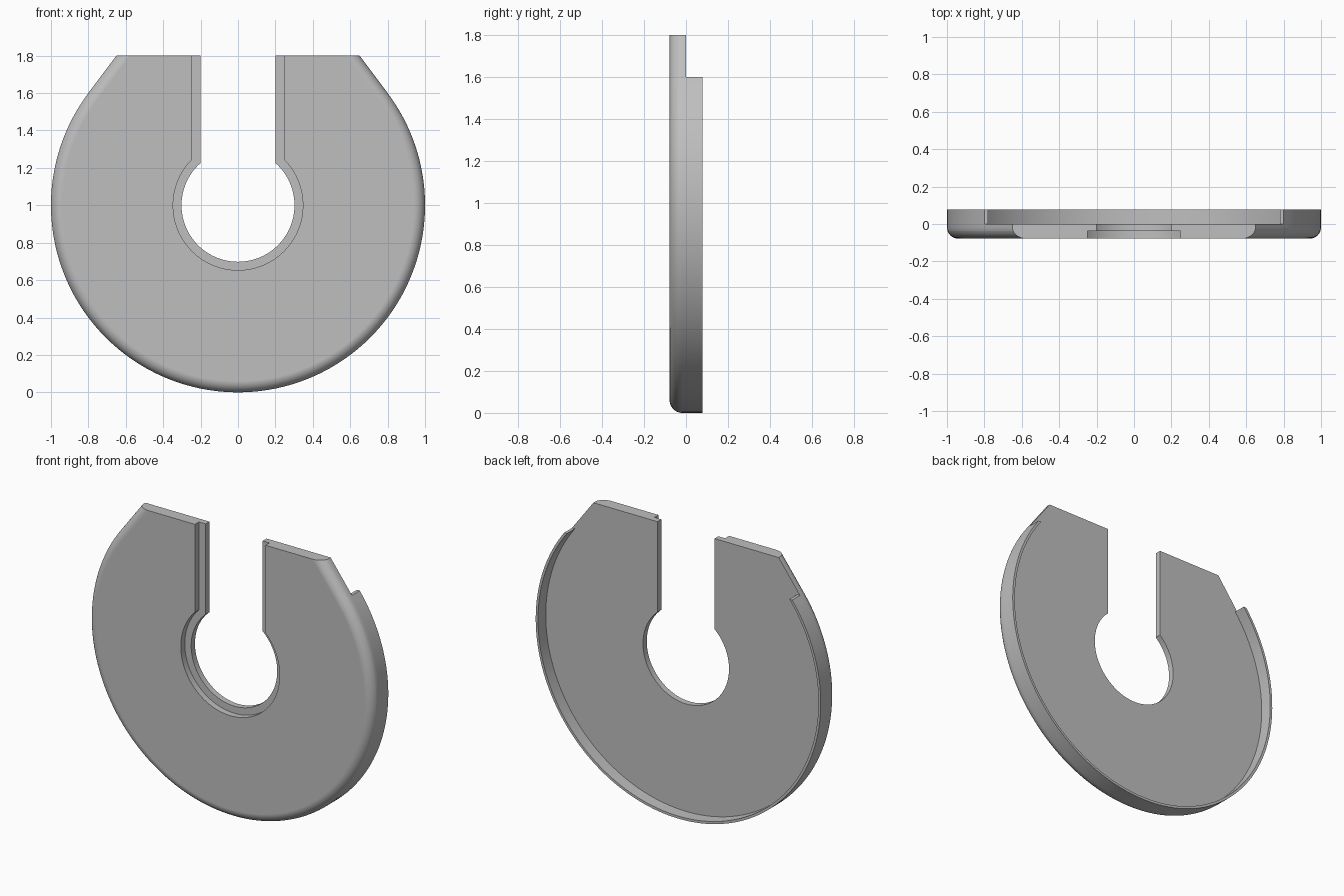
import bpy, bmesh
from math import sin, cos, pi, asin, acos

if "Cube" in bpy.data.objects:
    bpy.data.objects.remove(bpy.data.objects["Cube"])

FRONT, BACK, STEP = -0.078, 0.078, -0.038
CENTRE, TOP, SHOULDER = 1.0, 0.8, 0.6   # TOP and SHOULDER are relative to CENTRE
FILLET, RIM_WALL = 0.06, 0.016

grey = bpy.data.materials.new("plain grey")
grey.use_nodes = True
grey.diffuse_color = (0.52, 0.52, 0.52, 1)
grey.node_tree.nodes["Principled BSDF"].inputs["Base Color"].default_value = (0.52, 0.52, 0.52, 1)


def arc(r, start, end, n):
    return [(r * cos(start + (end - start) * i / n),
             r * sin(start + (end - start) * i / n)) for i in range(n + 1)]


def outline(r):
    """Disc edge with tangent shoulders running up to the flat top."""
    a = asin(SHOULDER)
    x_top = r * cos(a) - sin(a) * (TOP - r * sin(a)) / cos(a)
    return [(x_top, TOP)] + arc(r, a, -pi - a, 128) + [(-x_top, TOP)]


def keyhole(r, w):
    """Round hole opening into a slot through the top."""
    a = acos(w / r)
    return [(-w, TOP)] + arc(r, pi - a, 2 * pi + a, 64) + [(w, TOP)]


def loft(name, stations):
    """Join equal loops placed along y and cap both ends."""
    bm = bmesh.new()
    loops = [[bm.verts.new((x, y, z + CENTRE)) for x, z in pts] for y, pts in stations]
    for a, b in zip(loops, loops[1:]):
        for i in range(len(a)):
            bm.faces.new((a[i - 1], a[i], b[i], b[i - 1]))
    bm.faces.new(loops[0])
    bm.faces.new(loops[-1])
    bmesh.ops.remove_doubles(bm, verts=bm.verts, dist=1e-5)
    bmesh.ops.recalc_face_normals(bm, faces=bm.faces)
    mesh = bpy.data.meshes.new(name)
    bm.to_mesh(mesh)
    bm.free()
    mesh.materials.append(grey)
    obj = bpy.data.objects.new(name, mesh)
    bpy.context.collection.objects.link(obj)
    bpy.ops.object.select_all(action='DESELECT')
    obj.select_set(True)
    bpy.context.view_layer.objects.active = obj
    bpy.ops.object.shade_smooth_by_angle(angle=pi / 6)
    obj.modifiers.new("Weighted normals", 'WEIGHTED_NORMAL').keep_sharp = True
    return obj


# Slotted plate: rounded front edge, stepped recess around the keyhole
def radius_at(y):
    t = max(0, FRONT + FILLET - y)
    return 1 - FILLET + (FILLET ** 2 - t ** 2) ** 0.5 if t < FILLET else 1 - FILLET


wide, narrow = keyhole(0.347, 0.248), keyhole(0.302, 0.2)
front_ys = [FRONT + FILLET * (1 - cos(pi / 2 * i / 10)) for i in range(11)]
stations = [(y, outline(radius_at(y)) + wide) for y in front_ys if y < STEP]
stations += [(STEP, outline(radius_at(STEP)) + hole) for hole in (wide, narrow)]
stations += [(y, outline(radius_at(y)) + narrow) for y in front_ys if y > STEP]
stations.append((0, outline(1) + narrow))
loft("slotted_plate", stations)

# Thin raised rim behind the plate, stopping level at the shoulders
inner = 1 - RIM_WALL
a, b = asin(SHOULDER), asin(SHOULDER / inner)
strip = arc(1, a, -pi - a, 128) + arc(inner, -pi - b, b, 128)
loft("back_rim", [(0, strip), (BACK, strip)])
